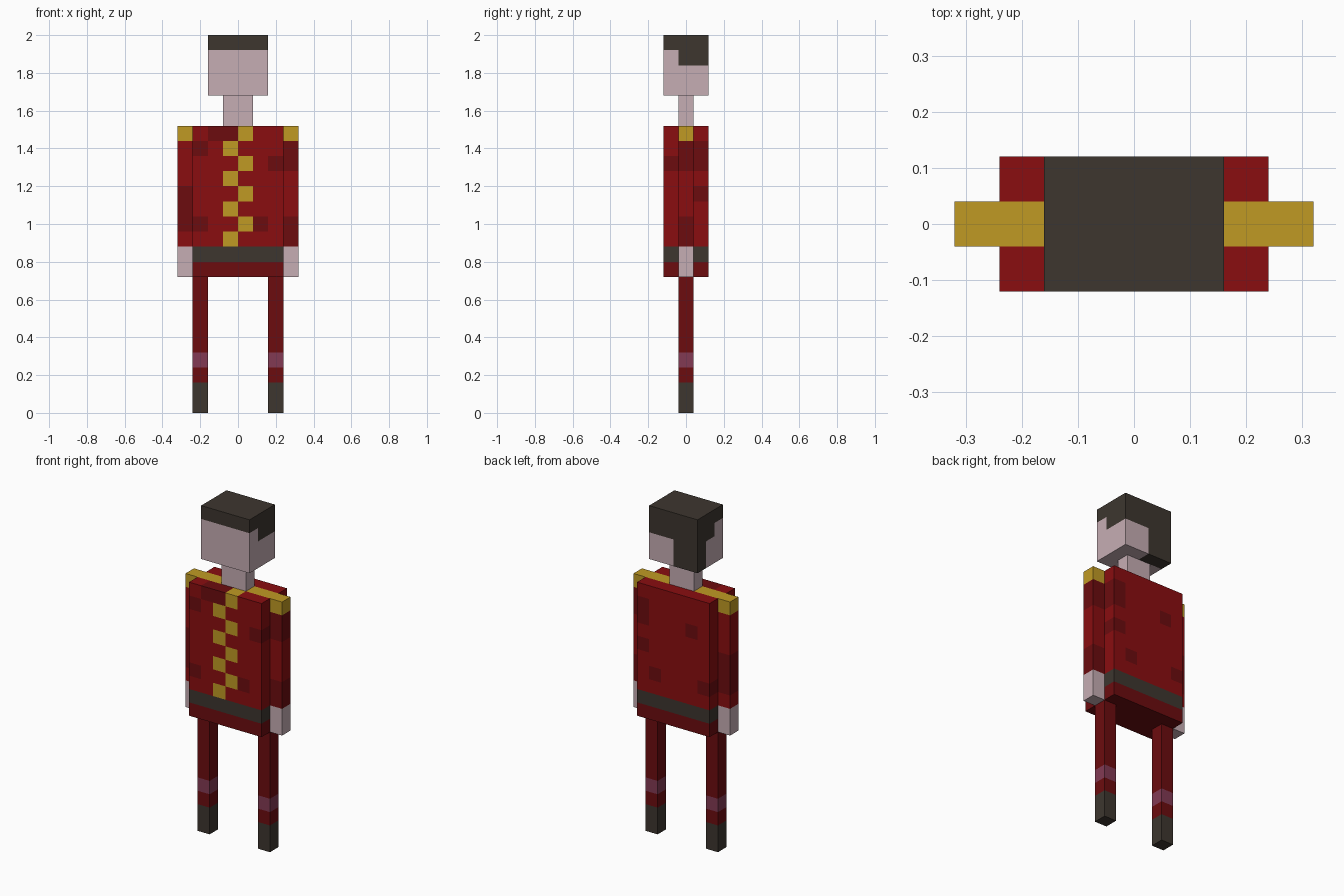
import bpy, bmesh, math
from mathutils import Vector

cube = bpy.data.objects.get("Cube")
if cube:
    bpy.data.objects.remove(cube, do_unlink=True)

V = 0.08  # size of one block


def linear(c):
    return c / 12.92 if c <= 0.04045 else ((c + 0.055) / 1.055) ** 2.4


def material(name, code):
    rgb = [linear(int(code[i:i + 2], 16) / 255) for i in (0, 2, 4)]
    m = bpy.data.materials.new(name)
    m.use_nodes = True
    m.diffuse_color = (*rgb, 1)
    bsdf = m.node_tree.nodes["Principled BSDF"]
    bsdf.inputs["Base Color"].default_value = (*rgb, 1)
    bsdf.inputs["Roughness"].default_value = 0.9
    return m


MATS = {
    "red": material("coat red", "8A0D10"),
    "dark_red": material("dark red", "6C0C0F"),
    "gold": material("gold", "C09A24"),
    "skin": material("skin", "C6AEB4"),
    "dark": material("dark brown", "3D362F"),
    "mauve": material("mauve", "823A54"),
}


def block_part(name, lo, hi, rule):
    """Box from lo to hi in block units; rule(x, y, z) names each block's colour."""
    lo, hi = Vector(lo), Vector(hi)
    bm = bmesh.new()
    bmesh.ops.create_cube(bm, size=1)
    for v in bm.verts:
        v.co = Vector([lo[i] if v.co[i] < 0 else hi[i] for i in range(3)])
    # cut the box along every block boundary
    for axis in range(3):
        normal = Vector([float(i == axis) for i in range(3)])
        for k in range(1, int(round(hi[axis] - lo[axis]))):
            point = normal * (lo[axis] + k)
            bmesh.ops.bisect_plane(bm, geom=bm.verts[:] + bm.edges[:] + bm.faces[:],
                                   plane_co=point, plane_no=normal)
    bmesh.ops.recalc_face_normals(bm, faces=bm.faces[:])
    # colour each face from the block behind it
    used = []
    for f in bm.faces:
        p = f.calc_center_median() - f.normal * 0.5
        colour = rule(math.floor(p.x), math.floor(p.y + 0.5), math.floor(p.z))
        if colour not in used:
            used.append(colour)
        f.material_index = used.index(colour)
    for v in bm.verts:
        v.co *= V
    mesh = bpy.data.meshes.new(name)
    bm.to_mesh(mesh)
    bm.free()
    for c in used:
        mesh.materials.append(MATS[c])
    obj = bpy.data.objects.new(name, mesh)
    bpy.context.collection.objects.link(obj)
    return obj


# head: hair cap, sideburn step and a long lock on the right of the back
def head_rule(x, y, z):
    if z == 24 or (z == 23 and y >= 0) or (y == 1 and x < 0):
        return "dark"
    return "skin"


# coat: belt, hem, zigzag braid, shoulder trim and scattered dark patches
PATCHES = {(-3, -1, 17), (2, -1, 16), (-3, -1, 12), (1, -1, 12),
           (-2, -1, 18), (-1, -1, 18),
           (2, 1, 17), (2, 1, 16), (2, 1, 14), (-2, 1, 16), (1, 1, 12), (-3, 1, 12)}


def coat_rule(x, y, z):
    if z == 10:
        return "dark"
    if z == 9:
        return "dark_red"
    if y == -1 and x == (0 if z % 2 == 0 else -1):
        return "gold"
    if y == 0 and z == 18:
        return "gold"
    return "dark_red" if (x, y, z) in PATCHES else "red"


# sleeves: gold shoulder, bare hand, dark bands that differ per side
def arm_rule(x, y, z):
    if z == 18:
        return "gold"
    if z < 11:
        return "skin"
    dark_rows = (11, 12, 16, 17) if x > 0 else (12, 13, 14)
    return "dark_red" if z in dark_rows else "red"


# legs: boot, trousers and a mauve stripe
def leg_rule(x, y, z):
    return "dark" if z < 2 else "mauve" if z == 3 else "dark_red"


block_part("head", (-2, -1.5, 21), (2, 1.5, 25), head_rule)
block_part("neck", (-1, -0.5, 19), (1, 0.5, 21), lambda x, y, z: "skin")
block_part("coat", (-3, -1.5, 9), (3, 1.5, 19), coat_rule)
for side, arm_x, leg_x in (("left", 3, 2), ("right", -4, -3)):
    block_part(side + "_arm", (arm_x, -0.5, 9), (arm_x + 1, 0.5, 19), arm_rule)
    block_part(side + "_leg", (leg_x, -0.5, 0), (leg_x + 1, 0.5, 9), leg_rule)
